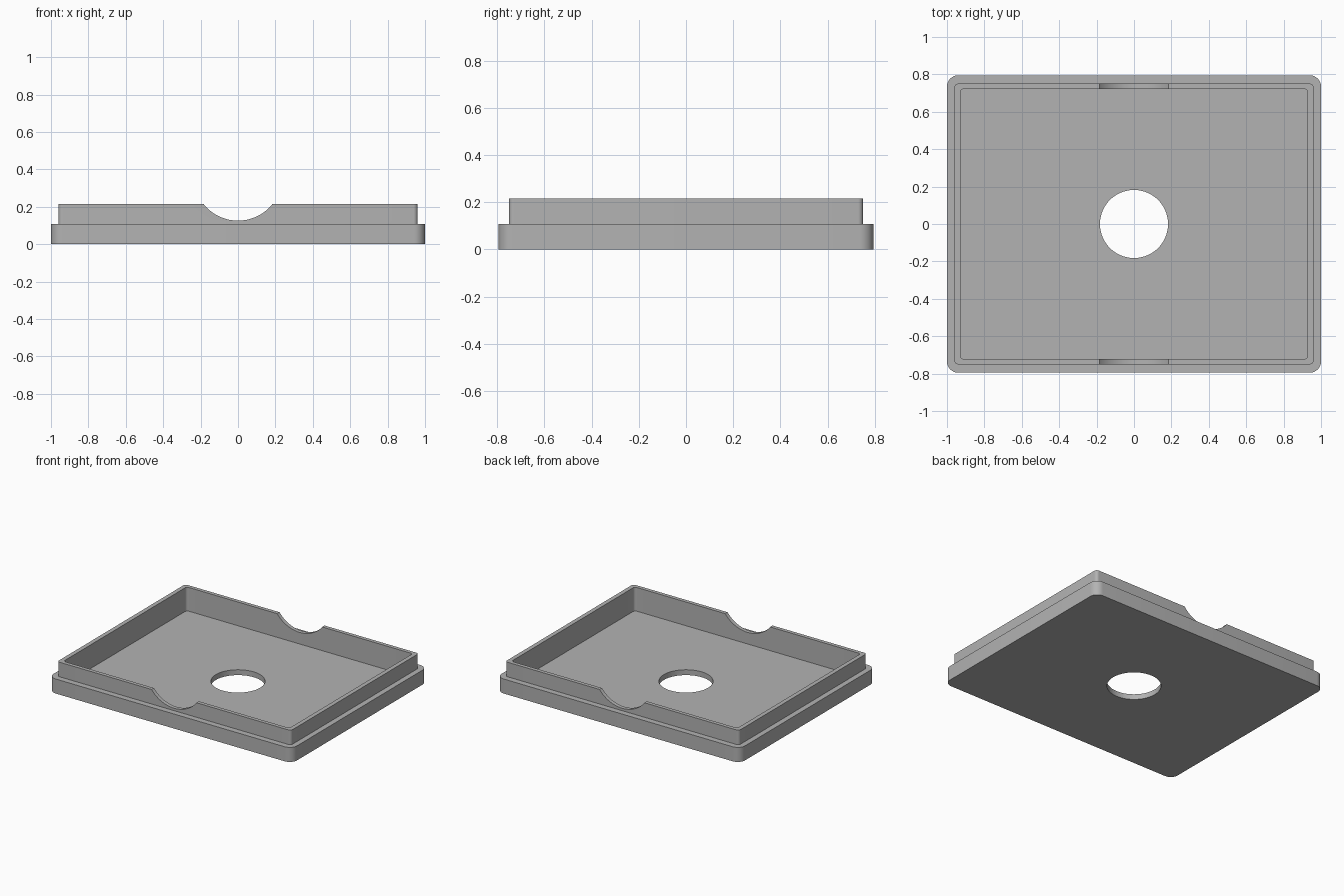
import bpy, bmesh, math
from mathutils import Matrix

cube = bpy.data.objects.get("Cube")
if cube:
    bpy.data.objects.remove(cube, do_unlink=True)

# Overall sizes
BASE_TOP, RIM_TOP, FLOOR = 0.108, 0.216, 0.04
HOLE_RADIUS = 0.182
NOTCH_HALF, NOTCH_BOTTOM = 0.185, 0.126

grey = bpy.data.materials.new("plain_grey")
grey.use_nodes = True
colour = (0.45, 0.45, 0.45, 1)
grey.diffuse_color = colour
grey.node_tree.nodes["Principled BSDF"].inputs["Base Color"].default_value = colour


def finish(name, bm):
    bmesh.ops.recalc_face_normals(bm, faces=bm.faces)
    mesh = bpy.data.meshes.new(name)
    bm.to_mesh(mesh)
    bm.free()
    mesh.materials.append(grey)
    obj = bpy.data.objects.new(name, mesh)
    bpy.context.collection.objects.link(obj)
    return obj


def rounded_block(name, half_x, half_y, radius, z0, z1, steps=8):
    """Rounded rectangle extruded from z0 to z1."""
    bm = bmesh.new()
    ring = []
    for corner, (sx, sy) in enumerate([(1, 1), (-1, 1), (-1, -1), (1, -1)]):
        for i in range(steps + 1):
            a = (corner + i / steps) * math.pi / 2
            ring.append(bm.verts.new((sx * (half_x - radius) + radius * math.cos(a),
                                      sy * (half_y - radius) + radius * math.sin(a), z0)))
    face = bm.faces.new(ring)
    top = bmesh.ops.extrude_face_region(bm, geom=[face])["geom"]
    moved = [v for v in top if isinstance(v, bmesh.types.BMVert)]
    bmesh.ops.translate(bm, verts=moved, vec=(0, 0, z1 - z0))
    return finish(name, bm)


def cylinder(name, radius, depth, matrix, segments):
    bm = bmesh.new()
    bmesh.ops.create_cone(bm, cap_ends=True, segments=segments, radius1=radius,
                          radius2=radius, depth=depth, matrix=matrix)
    return finish(name, bm)


def boolean(target, tool, operation):
    """Apply a boolean and discard the tool."""
    tool.hide_render = True
    mod = target.modifiers.new(tool.name, "BOOLEAN")
    mod.operation, mod.object, mod.solver = operation, tool, "EXACT"
    bpy.context.view_layer.objects.active = target
    bpy.ops.object.modifier_apply(modifier=mod.name)
    bpy.data.objects.remove(tool, do_unlink=True)


# Stepped body: wide base with a narrower raised rim
tray = rounded_block("tray_lid", 1.0, 0.795, 0.06, 0, BASE_TOP)
boolean(tray, rounded_block("raised_rim", 0.96, 0.751, 0.022, FLOOR / 2, RIM_TOP), "UNION")

# Hollow interior and round floor hole
boolean(tray, rounded_block("cavity", 0.928, 0.723, 0.02, FLOOR, RIM_TOP + 0.1), "DIFFERENCE")
boolean(tray, cylinder("floor_hole", HOLE_RADIUS, 0.3, Matrix.Identity(4), 96), "DIFFERENCE")

# Curved finger notches through the front and back rims
sag = RIM_TOP - NOTCH_BOTTOM
notch_radius = (NOTCH_HALF ** 2 + sag ** 2) / (2 * sag)
notch_place = (Matrix.Translation((0, 0, NOTCH_BOTTOM + notch_radius))
               @ Matrix.Rotation(math.pi / 2, 4, "X"))
boolean(tray, cylinder("finger_notches", notch_radius, 2, notch_place, 128), "DIFFERENCE")

# Smooth curves, crisp edges
bpy.ops.object.select_all(action="DESELECT")
tray.select_set(True)
bpy.context.view_layer.objects.active = tray
bpy.ops.object.shade_smooth_by_angle(angle=math.radians(30))
